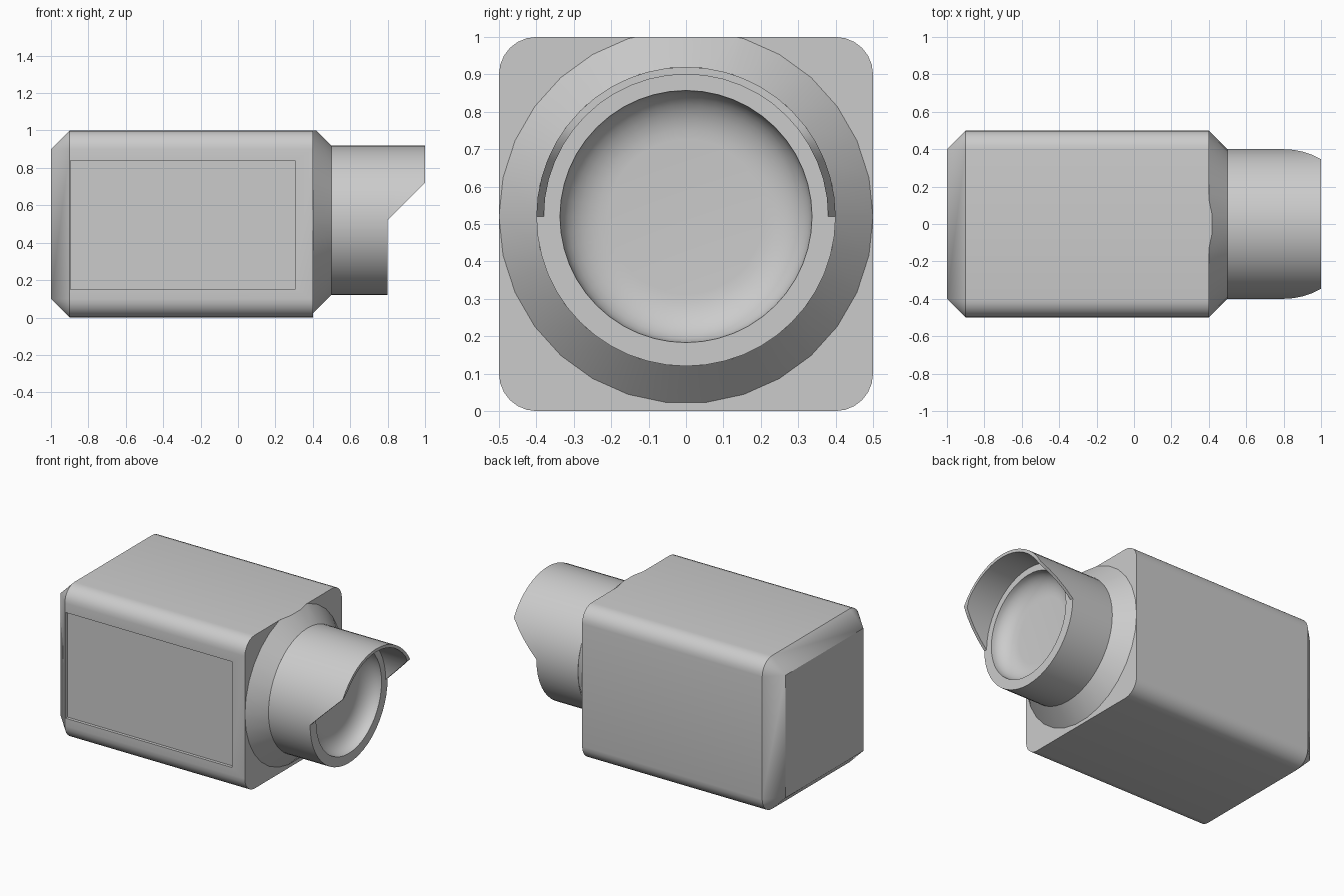
import bpy, bmesh
from math import sin, cos, pi, radians

if "Cube" in bpy.data.objects:
    bpy.data.objects.remove(bpy.data.objects["Cube"], do_unlink=True)

grey = bpy.data.materials.new("light_grey")
grey.use_nodes = True
grey.diffuse_color = (0.6, 0.6, 0.6, 1)
grey.node_tree.nodes["Principled BSDF"].inputs["Base Color"].default_value = grey.diffuse_color

AXIS_Z = 0.52  # height of the lens axis


def finish(bm, name, angle=35):
    bmesh.ops.remove_doubles(bm, verts=bm.verts, dist=1e-5)
    bmesh.ops.recalc_face_normals(bm, faces=bm.faces)
    mesh = bpy.data.meshes.new(name)
    bm.to_mesh(mesh)
    bm.free()
    mesh.materials.append(grey)
    ob = bpy.data.objects.new(name, mesh)
    bpy.context.collection.objects.link(ob)
    bpy.ops.object.select_all(action='DESELECT')
    ob.select_set(True)
    bpy.context.view_layer.objects.active = ob
    if angle:
        bpy.ops.object.shade_smooth_by_angle(angle=radians(angle))
    return ob


def bridge(bm, a, b, closed=True):
    n = len(a)
    for i in range(n if closed else n - 1):
        j = (i + 1) % n
        bm.faces.new((a[i], a[j], b[j], b[i]))


def around(x, r, a):
    return (x, r * cos(a), AXIS_Z + r * sin(a))


def lathe(bm, profile, n):
    rings = [[bm.verts.new(around(x, r, 2 * pi * i / n)) for i in range(n)] for x, r in profile]
    for a, b in zip(rings, rings[1:]):
        bridge(bm, a, b)
    return rings


# Camera body: rounded section, rear chamfer running to a sharp square
def section(bm, x, radius, steps=6):
    ring = []
    for corner, (sy, sz) in enumerate([(1, 1), (-1, 1), (-1, -1), (1, -1)]):
        for k in range(steps + 1):
            a = (corner + k / steps) * pi / 2
            ring.append(bm.verts.new((x, sy * 0.4 + radius * cos(a), 0.5 + sz * 0.4 + radius * sin(a))))
    return ring


bm = bmesh.new()
front, rear, cap = section(bm, 0.4, 0.1), section(bm, -0.9, 0.1), section(bm, -1, 0)
bridge(bm, front, rear)
bridge(bm, rear, cap)
bm.faces.new(front)
bm.faces.new(cap)
body = finish(bm, "body")

# Shallow recess in the side of the body
bm = bmesh.new()
bmesh.ops.create_cube(bm, size=1)
for v in bm.verts:
    v.co = (-0.295 + v.co.x * 1.2, -0.53 + v.co.y * 0.1, 0.495 + v.co.z * 0.69)
cutter = finish(bm, "recess_cutter", 0)
cutter.hide_render = True
cutter.hide_set(True)
cut = body.modifiers.new("side_recess", 'BOOLEAN')
cut.operation = 'DIFFERENCE'
cut.solver = 'EXACT'
cut.object = cutter
bpy.context.view_layer.objects.active = body
body.select_set(True)
bpy.ops.object.modifier_apply(modifier=cut.name)
bpy.data.objects.remove(cutter, do_unlink=True)
bpy.ops.object.shade_smooth_by_angle(angle=radians(35))

# Conical collar, trimmed level with the top of the body
bm = bmesh.new()
rings = lathe(bm, [(0.4, 0.5), (0.5, 0.4)], 30)
bm.faces.new(rings[0])
bm.faces.new(rings[1])
res = bmesh.ops.bisect_plane(bm, geom=bm.verts[:] + bm.edges[:] + bm.faces[:],
                             plane_co=(0, 0, 1), plane_no=(0, 0, 1), clear_outer=True)
bmesh.ops.holes_fill(bm, edges=[e for e in bm.edges if e.is_boundary], sides=0)
finish(bm, "lens_collar")

# Lens barrel with a dished front
bm = bmesh.new()
rim = 0.337
dish = [(0.8 - 0.1 * sin(t), rim - 0.13 * (1 - cos(t))) for t in (k * pi / 16 for k in range(9))]
rings = lathe(bm, [(0.5, 0.4), (0.8, 0.4)] + dish, 48)
bm.faces.new(rings[-1])
bm.faces.new(rings[0])
finish(bm, "lens_barrel")

# Sun hood over the upper half, with slanted sides
bm = bmesh.new()
rows = [[], [], [], []]
for i in range(25):
    a = pi * i / 24
    for row, (r, tip) in zip(rows, [(0.4, False), (0.4, True), (0.38, True), (0.38, False)]):
        x = 0.8 + min(0.2, max(0, r * sin(a))) if tip else 0.8
        row.append(bm.verts.new(around(x, r, a)))
for a, b in zip(rows, rows[1:] + rows[:1]):
    bridge(bm, a, b, closed=False)
finish(bm, "lens_hood")
